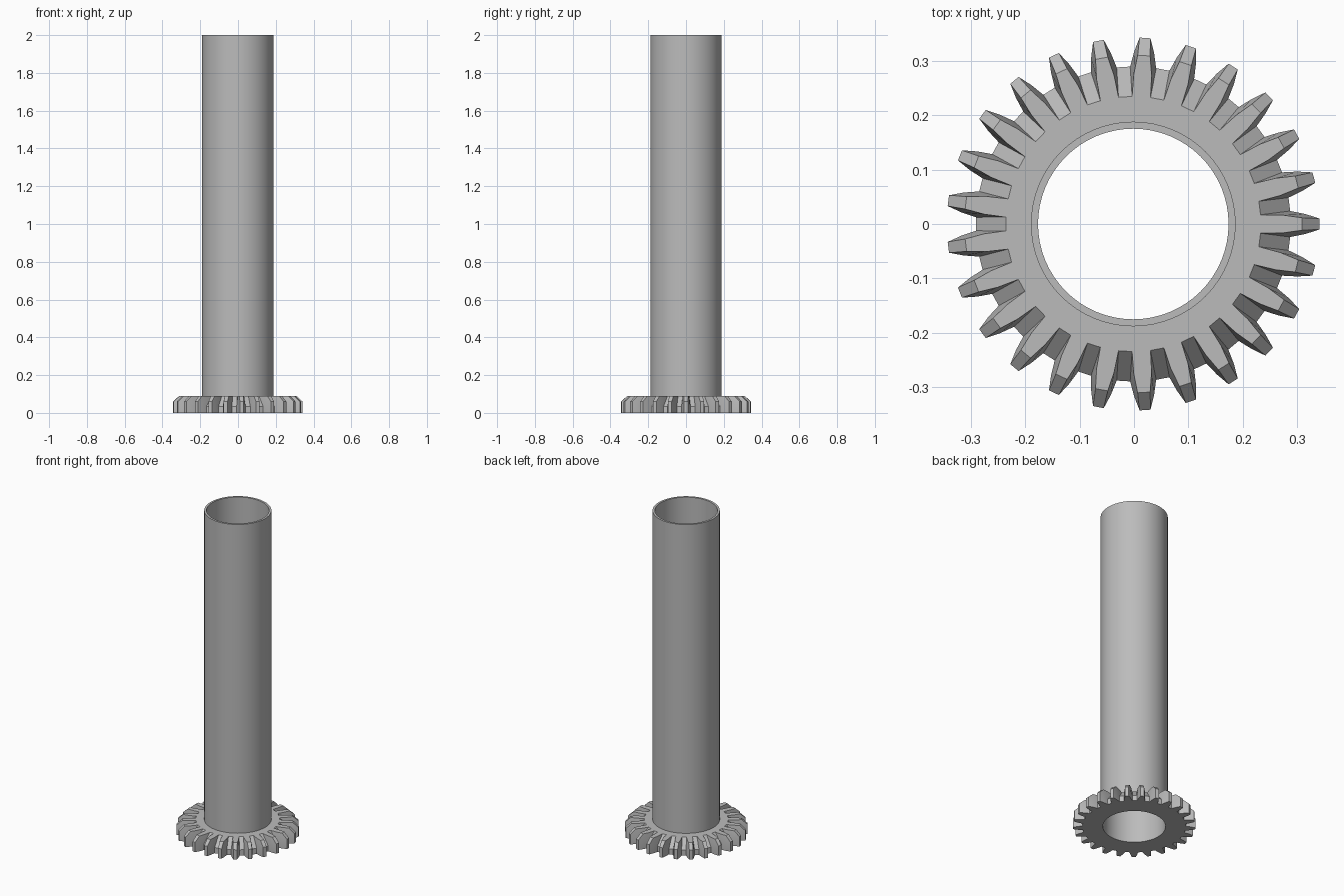
import bpy, bmesh, math

cube = bpy.data.objects.get("Cube")
if cube:
    bpy.data.objects.remove(cube, do_unlink=True)

TEETH = 25
PITCH = 2 * math.pi / TEETH
BORE, TUBE_R = 0.1755, 0.1885
HEIGHT = 2.0
SHIFT_X = -0.0013

steel = bpy.data.materials.new("steel_grey")
steel.use_nodes = True
steel.diffuse_color = (0.5, 0.5, 0.5, 1)
steel.node_tree.nodes["Principled BSDF"].inputs["Base Color"].default_value = (0.5, 0.5, 0.5, 1)


def finish(bm, name, angle):
    bmesh.ops.recalc_face_normals(bm, faces=bm.faces)
    mesh = bpy.data.meshes.new(name)
    bm.to_mesh(mesh)
    bm.free()
    mesh.materials.append(steel)
    obj = bpy.data.objects.new(name, mesh)
    obj.location.x = SHIFT_X
    bpy.context.collection.objects.link(obj)
    bpy.ops.object.select_all(action="DESELECT")
    obj.select_set(True)
    bpy.context.view_layer.objects.active = obj
    bpy.ops.object.shade_smooth_by_angle(angle=math.radians(angle))
    return obj


def bridge(bm, a, b):
    n = len(a)
    for i in range(n):
        j = (i + 1) % n
        bm.faces.new((a[i], a[j], b[j], b[i]))


def outline(bm, flank):
    """One closed ring of teeth; flank lists (radius, half width, z) from root to tip."""
    half = [(r, math.asin(w / r), z) for r, w, z in flank]
    tooth = [(r, -a, z) for r, a, z in half] + [(r, a, z) for r, a, z in reversed(half)]
    return [bm.verts.new((r * math.cos(k * PITCH + a), r * math.sin(k * PITCH + a), z))
            for k in range(TEETH) for r, a, z in tooth]


def inner_ring(bm, ring, radius, z):
    """Circle whose points follow the angles of a toothed ring."""
    verts = []
    for v in ring:
        a = math.atan2(v.co.y, v.co.x)
        verts.append(bm.verts.new((radius * math.cos(a), radius * math.sin(a), z)))
    return verts


# Bevel gear: straight lower rim, then teeth and roots lean in to the flat top
bm = bmesh.new()
rim = [(0.29, 0.024), (0.317, 0.0185), (0.3435, 0.010)]
rim_z = (0.035, 0.047, 0.06)
bottom = outline(bm, [(r, w, 0) for r, w in rim])
middle = outline(bm, [(r, w, z) for (r, w), z in zip(rim, rim_z)])
top = outline(bm, [(0.235, 0.017, 0.09), (0.275, 0.0165, 0.09), (0.311, 0.0115, 0.09)])
top_in = inner_ring(bm, top, TUBE_R - 0.004, 0.09)
bottom_in = inner_ring(bm, bottom, TUBE_R - 0.004, 0)
for a, b in ((bottom_in, bottom), (bottom, middle), (middle, top), (top, top_in), (top_in, bottom_in)):
    bridge(bm, a, b)
finish(bm, "bevel_gear", 20)

# Hollow shaft through the gear
bm = bmesh.new()
SIDES = 64
rings = [[bm.verts.new((r * math.cos(2 * math.pi * i / SIDES), r * math.sin(2 * math.pi * i / SIDES), z))
          for i in range(SIDES)]
         for r, z in ((TUBE_R, 0), (TUBE_R, HEIGHT), (BORE, HEIGHT), (BORE, 0))]
for i in range(len(rings)):
    bridge(bm, rings[i - 1], rings[i])
finish(bm, "hollow_shaft", 30)
